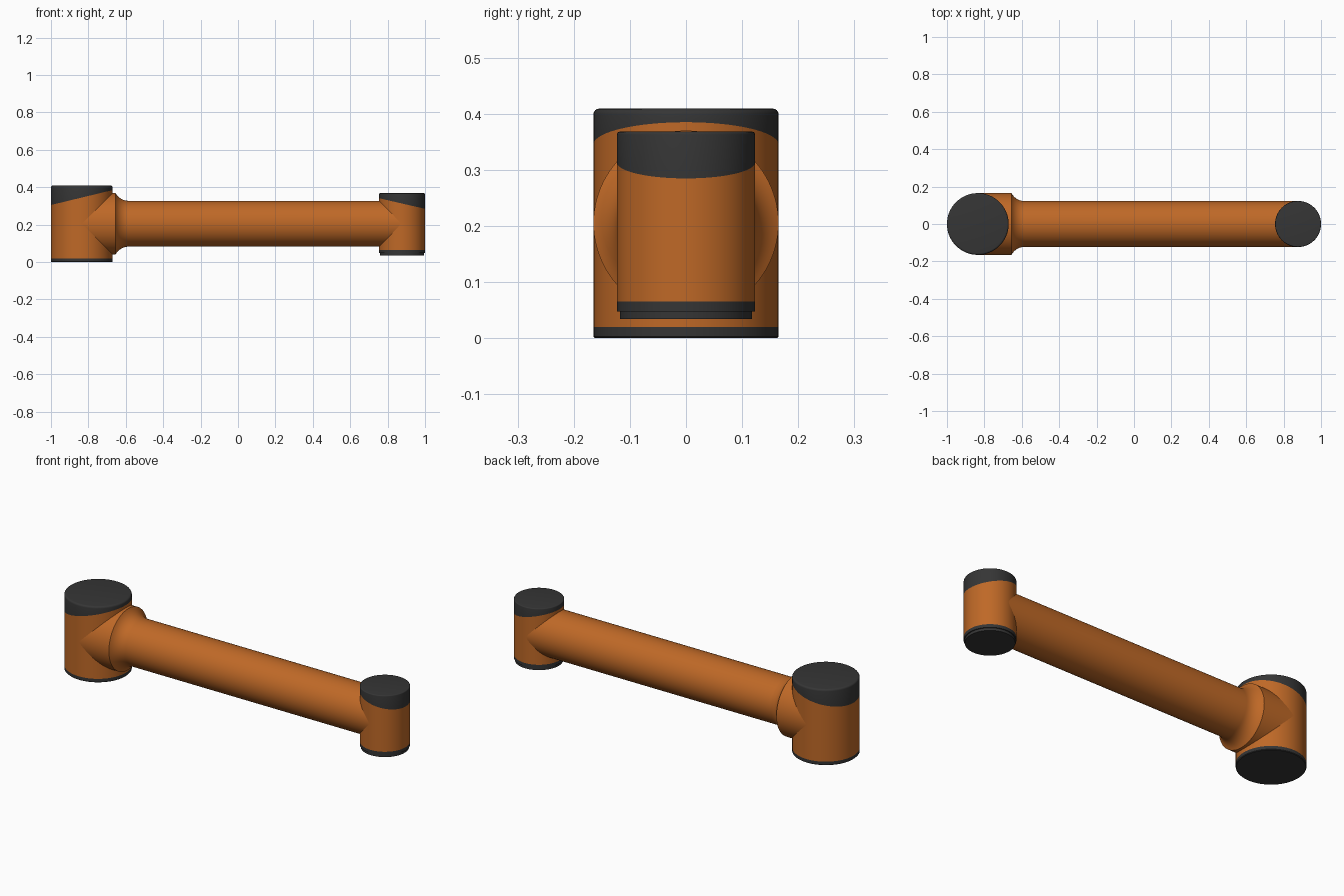
import bpy, bmesh, math
from mathutils import Vector, Matrix

if "Cube" in bpy.data.objects:
    bpy.data.objects.remove(bpy.data.objects["Cube"])

SEG = 96
AXIS_Z = 0.205


def material(name, rgb):
    m = bpy.data.materials.new(name)
    m.diffuse_color = (*rgb, 1)
    m.use_nodes = True
    m.node_tree.nodes["Principled BSDF"].inputs["Base Color"].default_value = m.diffuse_color
    return m


ORANGE = material("burnt orange", (0.52, 0.14, 0.02))
DARK = material("charcoal", (0.036, 0.036, 0.036))


def lathe(bm, profile):
    """Closed solid of revolution around z from (radius, z) points."""
    rings = []
    for r, z in profile:
        rings.append([bm.verts.new((r * math.cos(2 * math.pi * i / SEG),
                                    r * math.sin(2 * math.pi * i / SEG), z))
                      for i in range(SEG)])
    for a, b in zip(rings, rings[1:]):
        for i in range(SEG):
            j = (i + 1) % SEG
            bm.faces.new((a[i], a[j], b[j], b[i]))
    bm.faces.new(rings[0][::-1])
    bm.faces.new(rings[-1])


def finish(bm, name, mats):
    bmesh.ops.recalc_face_normals(bm, faces=bm.faces)
    me = bpy.data.meshes.new(name)
    bm.to_mesh(me)
    bm.free()
    for m in mats:
        me.materials.append(m)
    ob = bpy.data.objects.new(name, me)
    bpy.context.collection.objects.link(ob)
    bpy.ops.object.select_all(action='DESELECT')
    ob.select_set(True)
    bpy.context.view_layer.objects.active = ob
    bpy.ops.object.shade_smooth_by_angle(angle=math.radians(30))
    return ob


def joint(name, x, profile, base_top, cap_mid, cap_slope):
    """Upright housing with a dark base band and a slanted dark cap."""
    bm = bmesh.new()
    lathe(bm, profile)
    bmesh.ops.translate(bm, verts=bm.verts, vec=(x, 0, 0))
    point = Vector((x, 0, cap_mid))
    normal = Vector((-cap_slope, 0, 1)).normalized()
    for co, no in ((point, normal), (Vector((0, 0, base_top)), Vector((0, 0, 1)))):
        bmesh.ops.bisect_plane(bm, geom=bm.verts[:] + bm.edges[:] + bm.faces[:],
                               dist=1e-5, plane_co=co, plane_no=no)
    for f in bm.faces:
        c = f.calc_center_median()
        if c.z < base_top or (c - point).dot(normal) > 0:
            f.material_index = 1
    return finish(bm, name, [ORANGE, DARK])


def rounded_top(r, z, b, n=4):
    return [(r - b + b * math.cos(math.pi / 2 * i / n),
             z - b + b * math.sin(math.pi / 2 * i / n)) for i in range(n + 1)]


# Large shoulder housing
joint("large_joint", -0.835,
      [(0.162, 0), (0.165, 0.003)] + rounded_top(0.165, 0.409, 0.010),
      0.02, 0.345, 0.242)

# Small elbow housing with a stepped base plug
joint("small_joint", 0.877,
      [(0.118, 0.034), (0.118, 0.048), (0.123, 0.048)] + rounded_top(0.123, 0.368, 0.005),
      0.065, 0.313, -0.23)

# Horizontal arm: wide stub, flared fillet, long tube
R = 0.0785
flare = []
for i in range(11):
    a = math.radians(63) * (1 - i / 10)
    flare.append((0.1225 + R * (1 - math.cos(a)), -0.585 - R * math.sin(a)))
bm = bmesh.new()
lathe(bm, [(0.165, -0.835), (0.165, -0.655)] + flare[1:] + [(0.1225, 0.877)])
bmesh.ops.transform(bm, verts=bm.verts,
                    matrix=Matrix.Translation((0, 0, AXIS_Z)) @ Matrix.Rotation(math.pi / 2, 4, 'Y'))
finish(bm, "arm_tube", [ORANGE])
